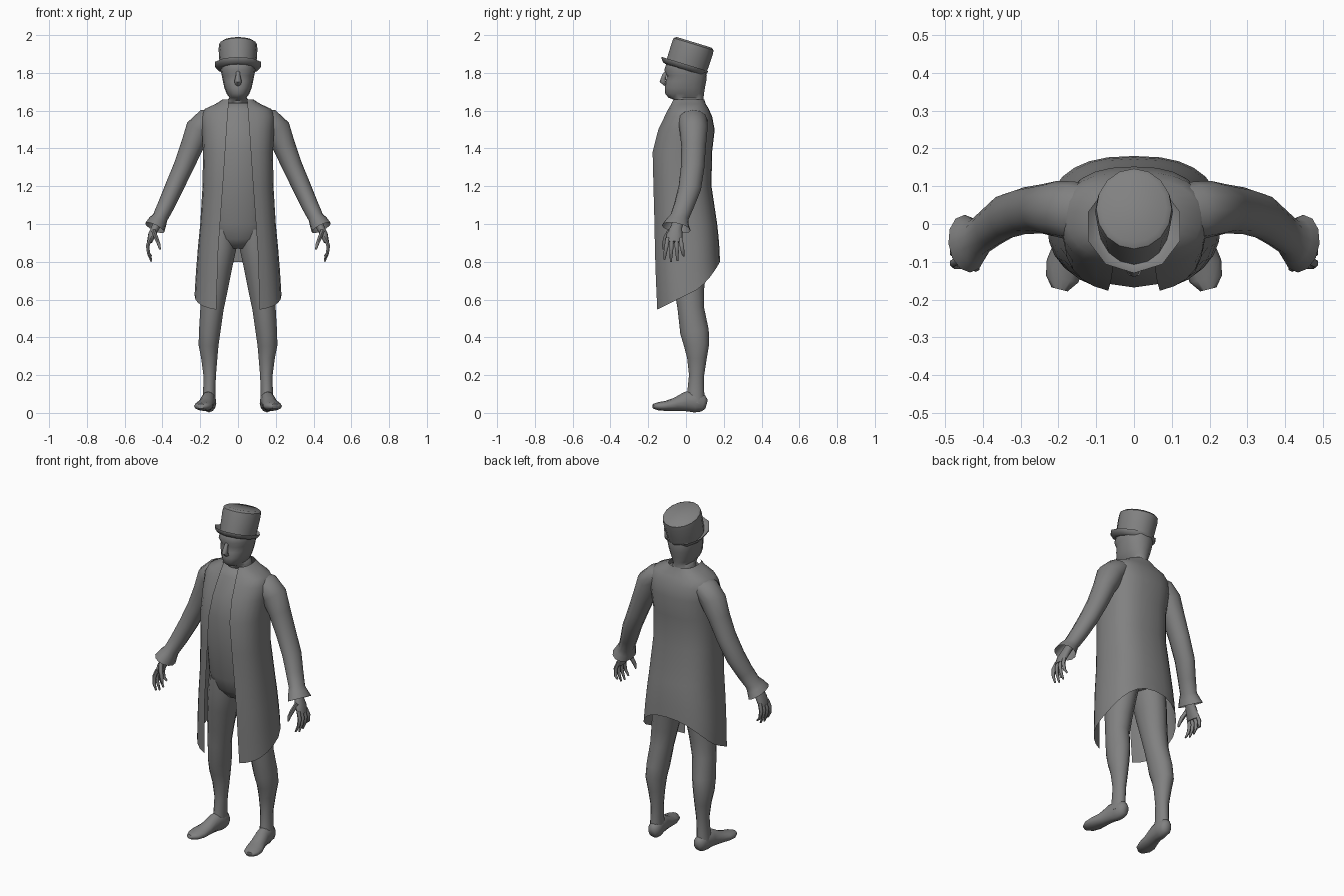
import bpy, bmesh, math
from mathutils import Vector, Matrix

grey = bpy.data.materials.new("plain_grey")
grey.diffuse_color = (0.22, 0.22, 0.22, 1)


def make(name, rings, closed=True, cap_start=True, cap_end=True, angle=60):
    """Skin a list of point rings into one smooth object."""
    bm = bmesh.new()
    vs = [[bm.verts.new(p) for p in r] for r in rings]
    n = len(rings[0])
    for a, b in zip(vs, vs[1:]):
        for i in range(n if closed else n - 1):
            j = (i + 1) % n
            bm.faces.new((a[i], a[j], b[j], b[i]))
    if cap_start:
        bm.faces.new(vs[0])
    if cap_end:
        bm.faces.new(vs[-1])
    bmesh.ops.recalc_face_normals(bm, faces=bm.faces)
    me = bpy.data.meshes.new(name)
    bm.to_mesh(me)
    bm.free()
    me.materials.append(grey)
    ob = bpy.data.objects.new(name, me)
    bpy.context.collection.objects.link(ob)
    bpy.ops.object.select_all(action='DESELECT')
    ob.select_set(True)
    bpy.context.view_layer.objects.active = ob
    bpy.ops.object.shade_smooth_by_angle(angle=math.radians(angle))
    return ob


def power(v, e):
    return math.copysign(abs(v) ** e, v)


def stack(rows, n=16, e=1.0):
    """Level oval rings from rows of height, half width, front y, back y."""
    out = []
    for z, rx, yf, yb in rows:
        cy, ry = (yf + yb) / 2, (yb - yf) / 2
        out.append([Vector((rx * power(math.sin(k * math.tau / n), e),
                            cy - ry * power(math.cos(k * math.tau / n), e), z))
                    for k in range(n)])
    return out


def tube(path, n=12, ref=(0, 1, 0), side=1):
    """Oval rings across a path of x, y, z, radius along ref, other radius."""
    pts = [Vector(p[:3]) for p in path]
    out = []
    for i, p in enumerate(path):
        t = (pts[min(i + 1, len(pts) - 1)] - pts[max(i - 1, 0)]).normalized()
        r = Vector(ref)
        u = (r - t * r.dot(t)).normalized()
        v = t.cross(u)
        ring = []
        for k in range(n):
            a = math.tau * k / n
            q = pts[i] + u * p[3] * math.cos(a) + v * p[4] * math.sin(a)
            ring.append(Vector((q.x * side, q.y, q.z)))
        out.append(ring)
    return out


# Torso under the coat
make("torso", stack([(0.87, 0.07, -0.06, 0.08), (0.92, 0.14, -0.10, 0.12), (1.0, 0.165, -0.125, 0.13),
                     (1.15, 0.165, -0.145, 0.12), (1.38, 0.17, -0.168, 0.13), (1.5, 0.17, -0.135, 0.135),
                     (1.6, 0.13, -0.09, 0.10), (1.64, 0.07, -0.065, 0.085)], e=0.9))

# Head and neck
make("head", stack([(1.6, 0.06, -0.05, 0.09), (1.655, 0.058, -0.055, 0.092), (1.668, 0.045, -0.092, 0.093),
                    (1.69, 0.06, -0.11, 0.095), (1.72, 0.072, -0.112, 0.10), (1.755, 0.08, -0.108, 0.107),
                    (1.785, 0.086, -0.1, 0.11), (1.815, 0.092, -0.115, 0.108), (1.86, 0.085, -0.10, 0.10),
                    (1.89, 0.05, -0.06, 0.07)], e=0.9))
make("nose", tube([(0, -0.098, 1.815, 0.01, 0.008), (0, -0.115, 1.785, 0.012, 0.012),
                   (0, -0.124, 1.755, 0.02, 0.016), (0, -0.108, 1.738, 0.015, 0.01)], 8, (1, 0, 0)))

# Tilted hat: crown and thin upturned brim
tilt = Matrix.Translation((0, 0.002, 1.83)) @ Matrix.Rotation(math.radians(-17), 4, 'X')
crown = stack([(-0.01, 0.094, -0.112, 0.11), (0.04, 0.099, -0.112, 0.112), (0.10, 0.103, -0.112, 0.114),
               (0.128, 0.1, -0.11, 0.112), (0.138, 0.086, -0.095, 0.097)], 16)
make("hat_crown", [[tilt @ p for p in r] for r in crown], angle=45)
brim = stack([(-0.008, 0.09, -0.11, 0.108), (0.0, 0.112, -0.13, 0.112), (0.014, 0.128, -0.142, 0.116),
              (0.006, 0.126, -0.14, 0.115), (-0.012, 0.108, -0.125, 0.11), (-0.016, 0.09, -0.11, 0.106)], 10)
make("hat_brim", [[tilt @ p for p in r] for r in brim])

# Long coat: height, half width, front y, back y, half width of the front opening
coat_rows = [(0.54, 0.23, -0.165, 0.18, 0.115), (0.7, 0.222, -0.172, 0.177, 0.11),
             (0.85, 0.212, -0.177, 0.172, 0.105), (1.0, 0.2, -0.178, 0.165, 0.095),
             (1.2, 0.188, -0.18, 0.135, 0.08), (1.38, 0.186, -0.182, 0.138, 0.068),
             (1.5, 0.192, -0.15, 0.152, 0.06), (1.57, 0.195, -0.115, 0.138, 0.055),
             (1.61, 0.175, -0.095, 0.12, 0.052), (1.635, 0.12, -0.082, 0.105, 0.05),
             (1.66, 0.08, -0.076, 0.096, 0.048)]
coat = []
for z, rx, yf, yb, gap in coat_rows:
    cy, ry = (yf + yb) / 2, (yb - yf) / 2
    e = 0.8
    a0 = math.asin((gap / rx) ** (1 / e))
    ring = []
    for k in range(25):
        a = a0 + (math.tau - 2 * a0) * k / 24
        x, y = rx * power(math.sin(a), e), cy - ry * power(math.cos(a), e)
        # Hem sweeps up from the front corners to the back
        f = (1 - math.cos(a)) / 2
        hem = 0.54 + 0.14 * f + 0.12 * f ** 3
        zz = z if z >= 1 else 1 - (1 - z) * (1 - hem) / 0.46
        ring.append(Vector((x, y, zz)))
    coat.append(ring)
make("coat", coat, closed=False, cap_start=False, cap_end=False)

for side, tag in ((1, "left"), (-1, "right")):
    # Sleeve ending in a flared open cuff
    make("sleeve_" + tag, tube([(0.10, 0.03, 1.565, 0.07, 0.05), (0.165, 0.035, 1.55, 0.078, 0.062),
                                (0.205, 0.04, 1.50, 0.074, 0.074), (0.245, 0.04, 1.41, 0.065, 0.06),
                                (0.29, 0.035, 1.30, 0.062, 0.053), (0.34, 0.02, 1.19, 0.06, 0.049),
                                (0.38, -0.01, 1.10, 0.053, 0.045), (0.412, -0.035, 1.035, 0.05, 0.041),
                                (0.426, -0.045, 1.01, 0.062, 0.05), (0.441, -0.052, 0.98, 0.078, 0.056)],
                               side=side), cap_end=False)
    # Palm, four fingers and thumb
    make("palm_" + tag, tube([(0.41, -0.035, 1.04, 0.03, 0.022), (0.435, -0.05, 0.985, 0.03, 0.022),
                              (0.455, -0.06, 0.945, 0.042, 0.021), (0.468, -0.064, 0.905, 0.042, 0.015)],
                             10, side=side))
    for i in range(4):
        y = -0.096 + 0.022 * i
        spread = (i - 1.5) * 0.012
        tip = (0.812, 0.80, 0.805, 0.83)[i]
        make(f"finger_{i + 1}_{tag}", tube([(0.464, y, 0.925, 0.011, 0.011),
                                            (0.478, y + spread * 0.4, 0.885, 0.011, 0.011),
                                            (0.474, y + spread * 0.8, 0.845, 0.009, 0.009),
                                            (0.458, y + spread, tip, 0.005, 0.005)], 6, side=side))
    make("thumb_" + tag, tube([(0.448, -0.085, 0.965, 0.014, 0.013), (0.432, -0.108, 0.925, 0.013, 0.012),
                               (0.418, -0.117, 0.89, 0.01, 0.01), (0.413, -0.119, 0.865, 0.005, 0.005)],
                              6, side=side))
    # Leg with bulging calf
    make("leg_" + tag, tube([(0.085, 0.01, 0.97, 0.11, 0.08), (0.092, 0.01, 0.88, 0.108, 0.086),
                             (0.108, 0.012, 0.78, 0.098, 0.08), (0.125, 0.018, 0.65, 0.078, 0.071),
                             (0.138, 0.026, 0.55, 0.07, 0.063), (0.15, 0.045, 0.43, 0.076, 0.058),
                             (0.156, 0.056, 0.36, 0.067, 0.054), (0.152, 0.058, 0.29, 0.052, 0.044),
                             (0.15, 0.056, 0.2, 0.04, 0.034), (0.152, 0.052, 0.12, 0.044, 0.033),
                             (0.155, 0.05, 0.05, 0.05, 0.036)], 14, side=side))
    # Foot turned slightly outward
    make("foot_" + tag, tube([(0.148, 0.108, 0.045, 0.02, 0.025), (0.149, 0.09, 0.05, 0.034, 0.045),
                              (0.153, 0.05, 0.06, 0.038, 0.058), (0.16, 0.0, 0.06, 0.038, 0.052),
                              (0.17, -0.055, 0.045, 0.042, 0.036), (0.182, -0.105, 0.037, 0.05, 0.027),
                              (0.19, -0.145, 0.035, 0.044, 0.022), (0.197, -0.173, 0.035, 0.022, 0.013)],
                             12, (1, 0, 0), side))
